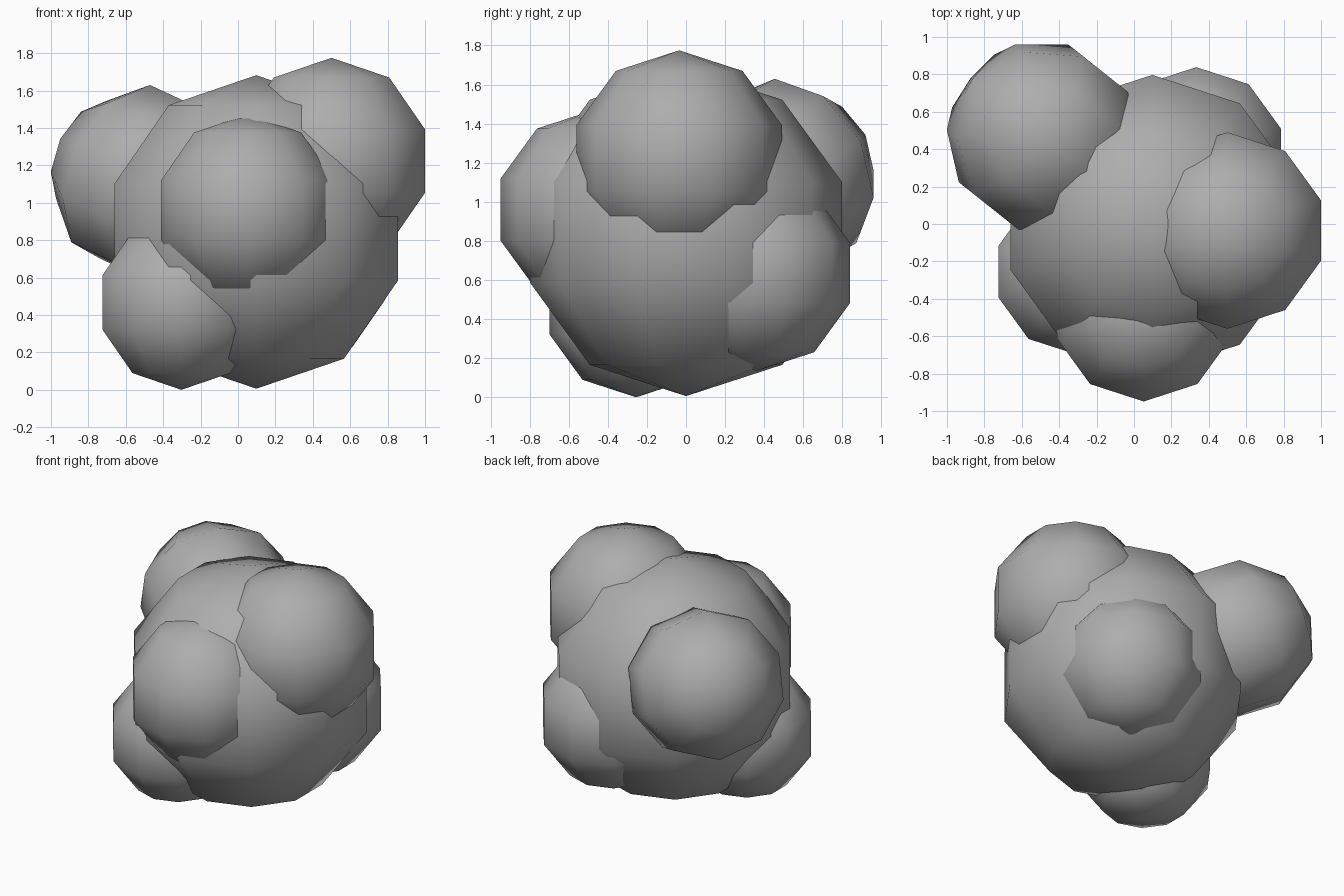
import bpy
from math import radians

if "Cube" in bpy.data.objects:
    bpy.data.objects.remove(bpy.data.objects["Cube"])

# Mid-dark grey surface
grey = bpy.data.materials.new("dark_grey")
grey.diffuse_color = (0.42, 0.42, 0.42, 1.0)
grey.use_nodes = True
grey.node_tree.nodes["Principled BSDF"].inputs["Base Color"].default_value = grey.diffuse_color


def ball(name, center, radius, rotation=(0, 0, 0)):
    """Coarse smooth-shaded sphere: 10 segments, 5 rings."""
    bpy.ops.mesh.primitive_uv_sphere_add(
        segments=10, ring_count=5, radius=radius, location=center,
        rotation=[radians(a) for a in rotation])
    obj = bpy.context.object
    obj.name = name
    obj.data.materials.append(grey)
    bpy.ops.object.shade_smooth()
    return obj


# Large central body
ball("core", (0.098, 0.0, 0.844), 0.838)

# Upright lobes overlapping the body
ball("upper_right_lobe", (0.5, -0.035, 1.223), 0.552)
ball("front_lobe", (0.052, -0.461, 0.96), 0.513)
ball("lower_left_lobe", (-0.303, -0.255, 0.467), 0.467)
ball("lower_back_lobe", (0.333, 0.362, 0.636), 0.501)

# Back left lobe, its pole tipped outward from the body
ball("back_left_lobe", (-0.485, 0.465, 1.11), 0.52, (-70, 0, 51.5))
